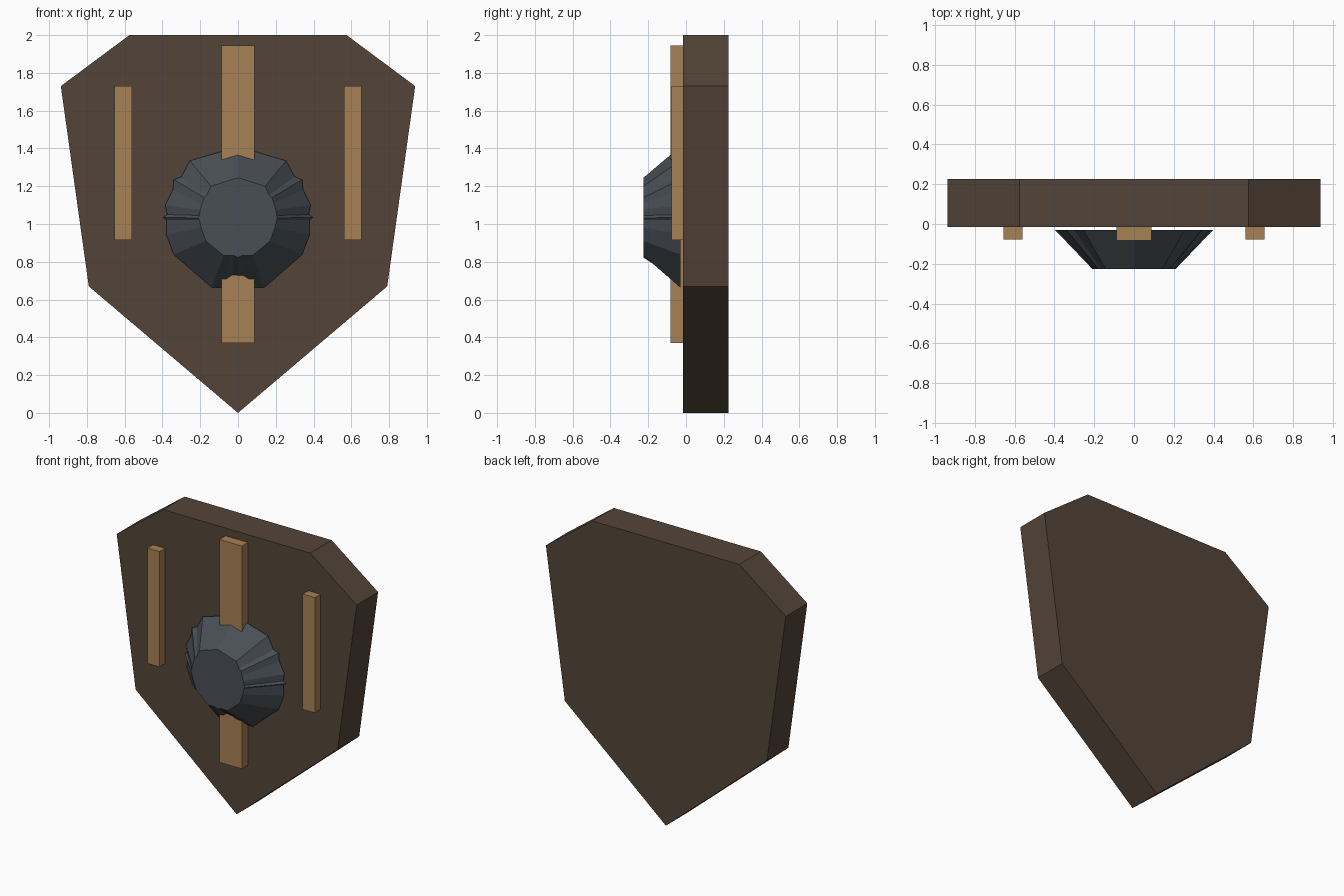
import bpy
import bmesh

cube = bpy.data.objects.get("Cube")
if cube:
    bpy.data.objects.remove(cube, do_unlink=True)


def material(name, rgb):
    # sRGB 0-255 to linear
    color = [((c / 255 + 0.055) / 1.055) ** 2.4 for c in rgb] + [1]
    mat = bpy.data.materials.new(name)
    mat.use_nodes = True
    mat.diffuse_color = color
    bsdf = next(n for n in mat.node_tree.nodes if n.type == "BSDF_PRINCIPLED")
    bsdf.inputs["Base Color"].default_value = color
    return mat


def mirrored(half):
    # closed outline from its +x half, listed from top to bottom
    return half + [(-x, z) for x, z in reversed(half) if x > 0]


def loft(name, front, y_front, back, y_back, mat):
    # flat-faced solid between two matching outlines in the xz plane
    bm = bmesh.new()
    a = [bm.verts.new((x, y_front, z)) for x, z in front]
    b = [bm.verts.new((x, y_back, z)) for x, z in back]
    bm.faces.new(a)
    bm.faces.new(b[::-1])
    for i in range(len(a)):
        j = (i + 1) % len(a)
        bm.faces.new((a[j], a[i], b[i], b[j]))
    bmesh.ops.recalc_face_normals(bm, faces=bm.faces)
    mesh = bpy.data.meshes.new(name)
    bm.to_mesh(mesh)
    bm.free()
    mesh.materials.append(mat)
    obj = bpy.data.objects.new(name, mesh)
    bpy.context.collection.objects.link(obj)
    return obj


def bar(name, x0, x1, z0, z1, y_front, mat):
    rect = [(x0, z0), (x1, z0), (x1, z1), (x0, z1)]
    return loft(name, rect, y_front, rect, 0, mat)


dark_wood = material("dark wood", (84, 69, 56))
light_wood = material("light wood", (167, 129, 86))
iron = material("dark iron", (73, 79, 85))

# Thick shield board
board = mirrored([(0.575, 2), (0.938, 1.73), (0.79, 0.67), (0, 0)])
loft("shield_board", board, -0.015, board, 0.225, dark_wood)

# Raised wooden strips
bar("center_strip", -0.088, 0.088, 0.37, 1.945, -0.083, light_wood)
bar("left_strip", 0.56, 0.655, 0.915, 1.73, -0.077, light_wood)
bar("right_strip", -0.655, -0.56, 0.915, 1.73, -0.077, light_wood)

# Pleated iron boss: (rim x, rim z, face x, face z) down one side
pleats = [
    (0, 1.41, 0, 1.245), (0.255, 1.335, 0.143, 1.2),
    (0.3, 1.25, 0.165, 1.155), (0.34, 1.235, 0.18, 1.14),
    (0.345, 1.18, 0.19, 1.11), (0.385, 1.1, 0.2, 1.075),
    (0.375, 1.05, 0.205, 1.045), (0.397, 1.035, 0.21, 1.032),
    (0.378, 1.02, 0.205, 1.02), (0.38, 0.945, 0.195, 0.98),
    (0.34, 0.838, 0.17, 0.91), (0.138, 0.663, 0.077, 0.833),
    (0.07, 0.663, 0.04, 0.833), (0.03, 0.69, 0.02, 0.833),
    (0, 0.69, 0, 0.823),
]
rim = mirrored([p[:2] for p in pleats])
face = mirrored([p[2:] for p in pleats])
loft("boss", face, -0.225, rim, -0.03, iron)
